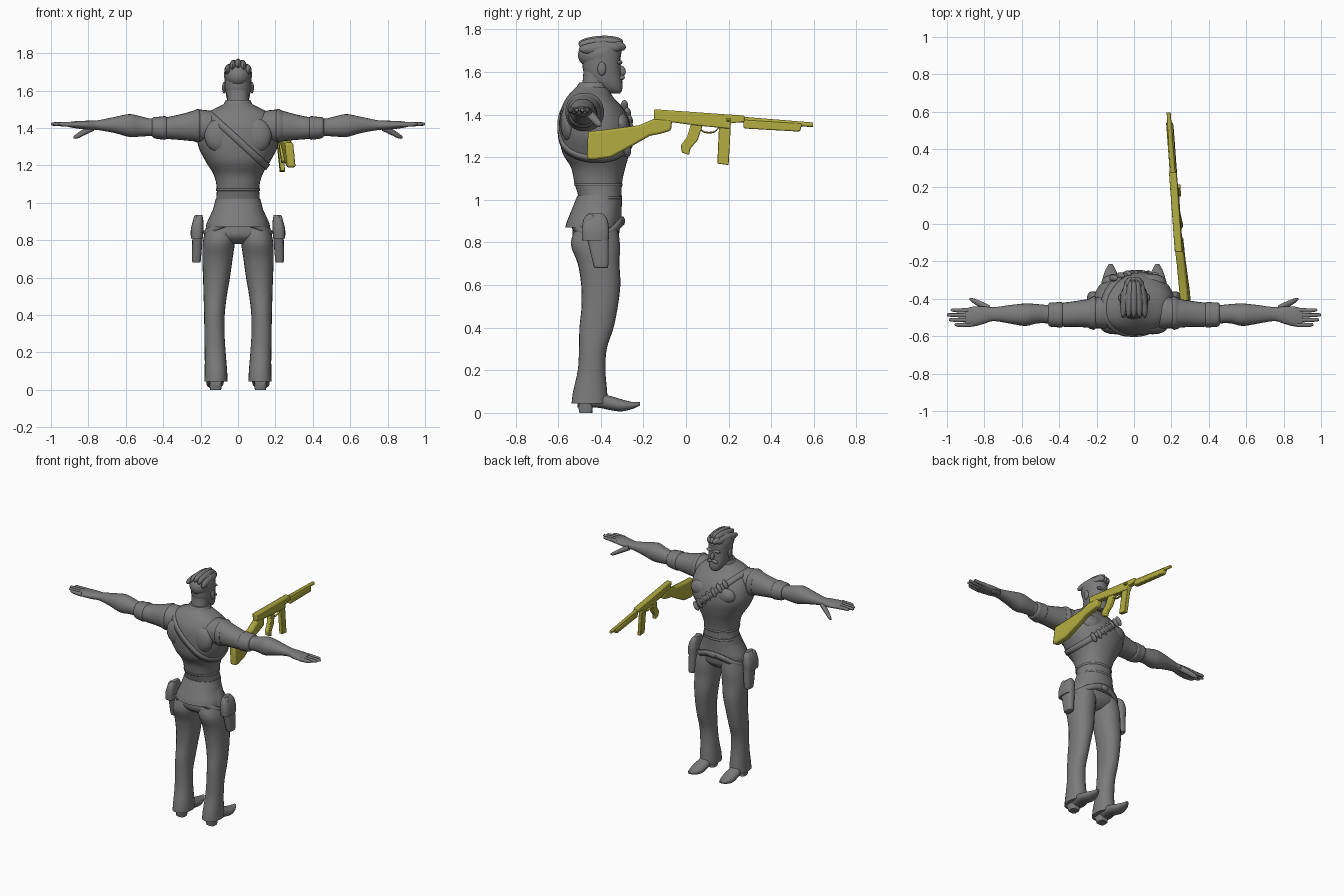
import bpy, bmesh, math
from mathutils import Vector, Matrix

cube = bpy.data.objects.get("Cube")
if cube:
    bpy.data.objects.remove(cube)


def material(name, colour):
    mat = bpy.data.materials.new(name)
    mat.use_nodes = True
    mat.diffuse_color = colour
    mat.node_tree.nodes["Principled BSDF"].inputs["Base Color"].default_value = colour
    return mat


GREY = material("stone_grey", (.2, .2, .2, 1))
OLIVE = material("olive_yellow", (.43, .4, .05, 1))


def finish(name, bm, mat=GREY, mirror=False, angle=40):
    bmesh.ops.recalc_face_normals(bm, faces=bm.faces)
    mesh = bpy.data.meshes.new(name)
    bm.to_mesh(mesh)
    bm.free()
    obj = bpy.data.objects.new(name, mesh)
    bpy.context.collection.objects.link(obj)
    mesh.materials.append(mat)
    bpy.ops.object.select_all(action="DESELECT")
    obj.select_set(True)
    bpy.context.view_layer.objects.active = obj
    bpy.ops.object.shade_smooth_by_angle(angle=math.radians(angle))
    if mirror:
        obj.modifiers.new("Mirror", "MIRROR")
    return obj


def blend(rows, steps):
    """Smooth curve through the section rows."""
    rows = [Vector(r) for r in rows]
    result = []
    for i in range(len(rows) - 1):
        a, b = rows[max(i - 1, 0)], rows[i]
        c, d = rows[i + 1], rows[min(i + 2, len(rows) - 1)]
        for s in range(steps):
            t = s / steps
            m, n = (c - a) / 2, (d - b) / 2
            result.append(b + m * t + (3 * (c - b) - 2 * m - n) * t**2
                          + (2 * (b - c) + m + n) * t**3)
    return result + [rows[-1]]


def oval(angle, power):
    c, s = math.cos(angle), math.sin(angle)
    return (math.copysign(abs(c) ** (2 / power), c), math.copysign(abs(s) ** (2 / power), s))


def loft(name, rows, axis="z", sides=24, steps=4, power=2.2, mat=GREY, mirror=False, sheared=False):
    """Oval sections (position, centre a, centre b, radius a, radius b) along an axis."""
    bm = bmesh.new()
    rings = []
    for pos, ca, cb, ra, rb in blend(rows, steps):
        ring = []
        for k in range(sides):
            u, v = oval(math.tau * k / sides, power)
            a, b = ca + ra * u, cb + rb * v
            co = {"x": (pos, a, b), "y": (a, pos, b), "z": (a, b, pos)}[axis]
            ring.append(bm.verts.new(gun_place(*co) if sheared else co))
        rings.append(ring)
    for low, high in zip(rings, rings[1:]):
        for k in range(sides):
            j = (k + 1) % sides
            bm.faces.new((low[k], low[j], high[j], high[k]))
    bm.faces.new(rings[0])
    bm.faces.new(rings[-1])
    return finish(name, bm, mat, mirror)


def ball(name, centre, size, turn=(0, 0, 0), mirror=False):
    bm = bmesh.new()
    bmesh.ops.create_uvsphere(bm, u_segments=16, v_segments=10, radius=1)
    spin = Matrix.Rotation(turn[2], 4, "Z") @ Matrix.Rotation(turn[1], 4, "Y") @ Matrix.Rotation(turn[0], 4, "X")
    bm.transform(Matrix.Translation(centre) @ spin @ Matrix.Diagonal((*size, 1)))
    return finish(name, bm, mirror=mirror)


def band(name, rows, height, width, grow):
    """Strap lying on a lofted body, at the height given for each x."""
    dense = blend(rows, 8)
    dense.sort(key=lambda r: r[0])

    def section(z):
        for low, high in zip(dense, dense[1:]):
            if z <= high[0]:
                return low.lerp(high, max(0, (z - low[0]) / (high[0] - low[0])))
        return dense[-1]

    bm = bmesh.new()
    edges = []
    count = 64
    for k in range(count):
        u, v = oval(math.tau * k / count, 2.2)
        pair = []
        for side in (-1, 1):
            z = height(0)
            for _ in range(60):
                z += .2 * (height(section(z)[3] * u) + side * width / 2 - z)
            r = section(z)
            pair.append(bm.verts.new((r[1] + (r[3] + grow) * u, r[2] + (r[4] + grow) * v, z)))
        edges.append(pair)
    for k in range(count):
        p, q = edges[k], edges[(k + 1) % count]
        bm.faces.new((p[0], q[0], q[1], p[1]))
    obj = finish(name, bm)
    obj.modifiers.new("Thickness", "SOLIDIFY").thickness = .012


# Torso, open jacket skirt and pelvis
TORSO = [(.78, 0, -.425, .09, .06), (.82, 0, -.425, .165, .105), (.88, 0, -.42, .17, .11),
         (.94, 0, -.415, .145, .11), (1, 0, -.403, .12, .1), (1.08, 0, -.412, .114, .112),
         (1.15, 0, -.412, .13, .127), (1.22, 0, -.423, .172, .157), (1.3, 0, -.423, .212, .17),
         (1.37, 0, -.43, .215, .165), (1.43, 0, -.44, .2, .145), (1.48, 0, -.45, .165, .11),
         (1.52, 0, -.445, .09, .08), (1.54, 0, -.44, .06, .06)]
loft("torso", TORSO, sides=36)
loft("jacket_skirt", [(1.02, 0, -.405, .12, .105), (.95, 0, -.42, .138, .118),
                      (.9, 0, -.43, .158, .128), (.87, 0, -.435, .163, .132)], sides=36)
loft("shirt_collar", [(1.49, 0, -.445, .09, .08), (1.53, 0, -.44, .075, .072), (1.55, 0, -.435, .066, .066)])
ball("chest_muscle", (.085, -.31, 1.35), (.09, .045, .06), mirror=True)
ball("shoulder_blade", (.1, -.55, 1.36), (.08, .04, .09), mirror=True)
for k in range(2):
    band("waist_fold", TORSO, lambda x: 1.01 + .06 * k, .012, .003)

# Straps and cartridge pouches
sash = lambda x: 1.335 - .95 * x
band("bandolier", TORSO, sash, .05, .008)
band("gun_belt", TORSO, lambda x: .9 - 2.4 * x * x, .04, .014)
for k in range(7):
    x = -.11 + .037 * k
    ball("cartridge_pouch", (x, -.262 - 1.6 * (x - .02) ** 2, sash(x)), (.014, .018, .034), (0, .6, 0))
ball("belt_buckle", (0, -.298, .9), (.03, .012, .022))

# Legs and heeled boots
loft("trouser_leg", [(.87, .09, -.42, .08, .1), (.79, .102, -.425, .086, .115), (.7, .11, -.41, .081, .098),
                     (.6, .115, -.4, .072, .092), (.5, .122, -.405, .062, .085), (.4, .126, -.42, .055, .08),
                     (.3, .126, -.437, .054, .065), (.2, .122, -.443, .056, .065),
                     (.1, .118, -.45, .06, .08), (.045, .118, -.452, .062, .085)], mirror=True)
loft("boot", [(-.51, .12, .055, .035, .03), (-.42, .12, .06, .04, .035), (-.35, .122, .045, .046, .033),
              (-.3, .124, .035, .045, .028), (-.25, .125, .035, .03, .016), (-.215, .125, .043, .01, .008)],
     axis="y", mirror=True)
loft("boot_heel", [(0, .12, -.47, .03, .03), (.06, .12, -.475, .036, .038)], power=4, mirror=True)

# Holsters on both hips
loft("holster", [(.68, .222, -.4, .018, .03), (.7, .222, -.4, .024, .036), (.83, .216, -.415, .028, .052)],
     power=3, mirror=True)
loft("holster_flap", [(.81, .22, -.425, .032, .062), (.86, .218, -.425, .034, .064),
                      (.91, .212, -.425, .026, .055), (.935, .205, -.425, .014, .035)], power=3, mirror=True)
ball("pistol_grip", (.225, -.45, .9), (.015, .025, .035), mirror=True)

# Arms with rolled sleeves, hands and fingers
loft("arm", [(.1, -.46, 1.4, .1, .08), (.2, -.475, 1.412, .083, .086), (.3, -.48, 1.405, .07, .07),
             (.38, -.485, 1.4, .064, .058), (.46, -.482, 1.403, .05, .047), (.52, -.48, 1.408, .052, .054),
             (.58, -.485, 1.413, .06, .061), (.66, -.483, 1.416, .05, .043), (.75, -.482, 1.415, .037, .026),
             (.8, -.487, 1.415, .046, .024), (.86, -.495, 1.417, .053, .02), (.9, -.498, 1.418, .046, .014)],
     axis="x", mirror=True)
loft("sleeve_cuff", [(.38, -.485, 1.4, .06, .055), (.39, -.485, 1.4, .069, .063),
                     (.42, -.485, 1.4, .066, .06), (.45, -.484, 1.402, .064, .056),
                     (.46, -.484, 1.402, .05, .045)], axis="x", mirror=True)
loft("shoulder_seam", [(.2, -.475, 1.412, .08, .08), (.215, -.476, 1.412, .09, .09),
                       (.24, -.478, 1.41, .08, .08)], axis="x", mirror=True)
for k, tip in enumerate((.98, 1, .99, .96)):
    y = -.46 - .026 * k
    loft("finger", [(.87, y, 1.418, .013, .014), (.93, y - .002, 1.42, .011, .012),
                    (tip - .01, y, 1.421, .009, .009), (tip, y, 1.421, .003, .003)],
         axis="x", sides=12, mirror=True)
loft("thumb", [(.77, -.455, 1.405, .02, .02), (.82, -.43, 1.38, .018, .018), (.86, -.41, 1.357, .013, .014),
               (.88, -.4, 1.35, .004, .005)], axis="x", sides=12, mirror=True)

# Neck, head and face
loft("neck", [(1.48, 0, -.44, .07, .07), (1.54, 0, -.43, .058, .058), (1.62, 0, -.425, .058, .055)])
loft("head", [(1.5, 0, -.335, .022, .025), (1.515, 0, -.345, .04, .045), (1.55, 0, -.375, .058, .077),
              (1.6, 0, -.393, .068, .088), (1.65, 0, -.397, .072, .09), (1.7, 0, -.4, .07, .09),
              (1.735, 0, -.4, .045, .065)])
ball("nose", (0, -.303, 1.605), (.012, .02, .026), (.25, 0, 0))
ball("moustache", (.017, -.301, 1.575), (.026, .014, .01), (0, .3, 0), mirror=True)
ball("brow", (.028, -.312, 1.645), (.026, .014, .01), mirror=True)
ball("ear", (.075, -.395, 1.615), (.01, .02, .032), mirror=True)

# Swept hair made of long locks
ball("hair_cap", (0, -.405, 1.685), (.076, .103, .075), (.12, 0, 0))
for k in range(-2, 3):
    ball("hair_lock", (.024 * k, -.4, 1.74 - .007 * k * k), (.021, .105, .03), (.05, 0, .06 * k))
for k in (-1, 0, 1):
    ball("quiff", (.024 * k, -.315, 1.722), (.02, .034, .022), (-.3, 0, .2 * k))


# Long gun, slung slightly askew beside the body
def gun_place(x, y, z):
    return (x + .265 - .08 * (y + .4) + .1 * (1.35 - z), y, z)


def gun_plate(name, outline, thick, bevel=.006):
    bm = bmesh.new()
    sides = [[bm.verts.new(gun_place(s * thick / 2, y, z)) for y, z in outline] for s in (-1, 1)]
    for loop in sides:
        bm.faces.new(loop)
    for k in range(len(outline)):
        j = (k + 1) % len(outline)
        bm.faces.new((sides[0][k], sides[0][j], sides[1][j], sides[1][k]))
    obj = finish(name, bm, OLIVE, angle=30)
    edge = obj.modifiers.new("Bevel", "BEVEL")
    edge.width, edge.segments = bevel, 2


gun_plate("gun_stock", [(-.465, 1.19), (-.46, 1.32), (-.37, 1.33), (-.22, 1.35), (-.15, 1.38), (-.065, 1.375),
                        (-.07, 1.325), (-.12, 1.31), (-.17, 1.3), (-.24, 1.26), (-.35, 1.2), (-.43, 1.188)],
          .045, .01)
gun_plate("gun_receiver", [(-.15, 1.425), (.275, 1.395), (.275, 1.365), (.21, 1.36), (.21, 1.333),
                           (.04, 1.35), (-.15, 1.375)], .04)
gun_plate("gun_handguard", [(.27, 1.375), (.545, 1.357), (.535, 1.32), (.27, 1.335)], .036)
gun_plate("gun_magazine", [(.155, 1.35), (.21, 1.345), (.2, 1.163), (.147, 1.17)], .026, .003)
gun_plate("gun_grip", [(.025, 1.36), (.08, 1.355), (.055, 1.28), (.02, 1.24), (.015, 1.21), (-.02, 1.222),
                       (-.025, 1.255), (.005, 1.295)], .03)
loft("gun_barrel", [(.25, 0, 1.378, .013, .013), (.595, 0, 1.352, .011, .011)],
     axis="y", sides=12, mat=OLIVE, sheared=True)
loft("trigger_guard", [(.06, 0, 1.34, .008, .004), (.085, 0, 1.318, .008, .004), (.13, 0, 1.318, .008, .004),
                       (.155, 0, 1.34, .008, .004)], axis="y", sides=8, mat=OLIVE, sheared=True)
loft("charging_knob", [(.19, .02, 1.375, .014, .008), (.21, .02, 1.374, .014, .008)],
     axis="y", sides=10, mat=OLIVE, sheared=True)
